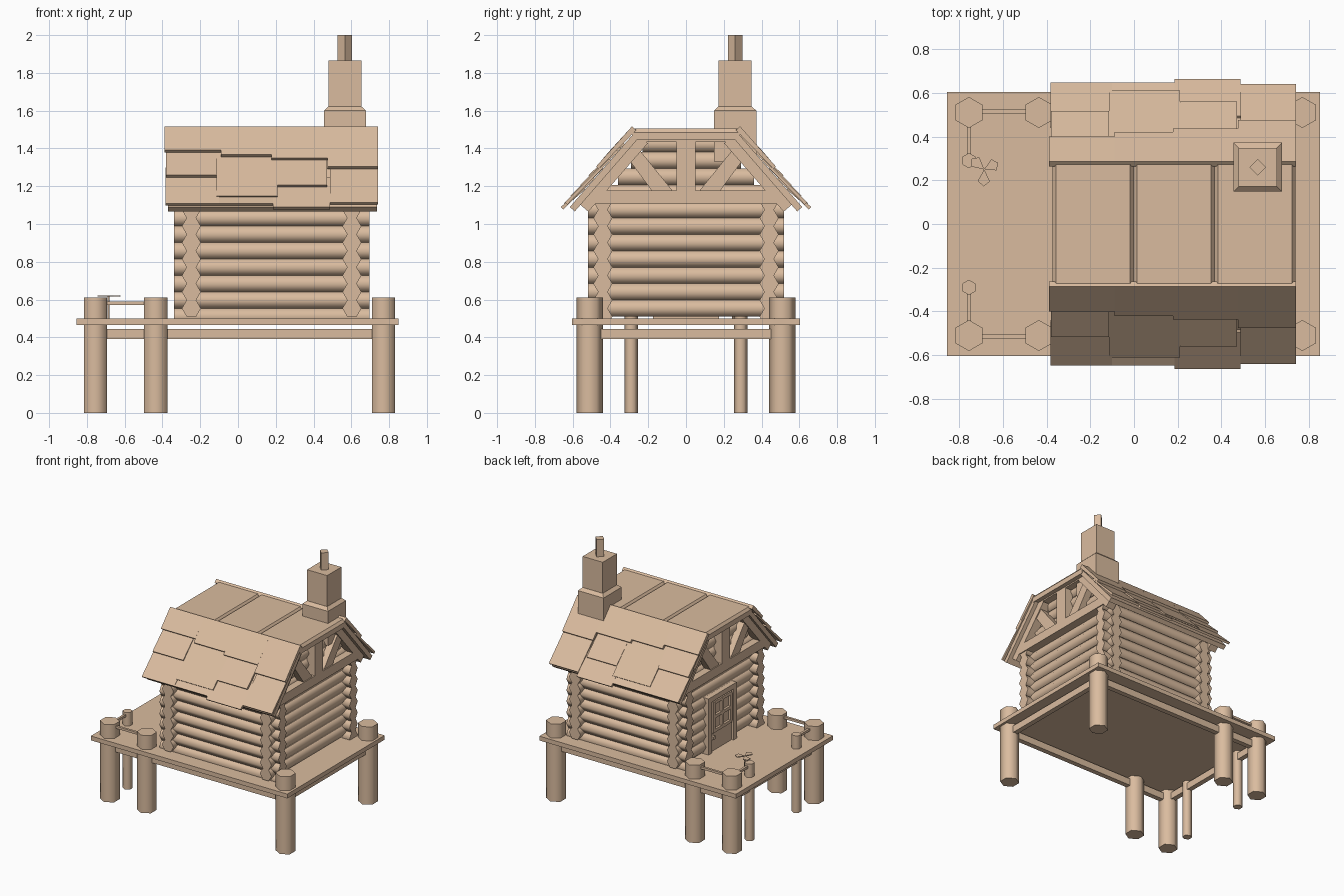
import bpy, bmesh, math
from mathutils import Vector

if "Cube" in bpy.data.objects:
    bpy.data.objects.remove(bpy.data.objects["Cube"])

wood = bpy.data.materials.new("tan_wood")
wood.diffuse_color = (0.70, 0.50, 0.345, 1)
wood.use_nodes = True
wood.node_tree.nodes["Principled BSDF"].inputs["Base Color"].default_value = wood.diffuse_color


def prism(pts, axis, a, b):
    """Closed 2D outline swept along an axis from a to b."""
    return (pts, axis, a, b)


def box(x0, x1, y0, y1, z0, z1):
    return prism([(x0, y0), (x1, y0), (x1, y1), (x0, y1)], 'z', z0, z1)


def ngon(cu, cv, r, n=6, turn=0.0):
    return [(cu + r * math.cos(turn + i * math.tau / n),
             cv + r * math.sin(turn + i * math.tau / n)) for i in range(n)]


def place(p, axis, t):
    return {'x': (t, p[0], p[1]), 'y': (p[0], t, p[1]), 'z': (p[0], p[1], t)}[axis]


def make(name, prisms, smooth=False):
    """One object from several prisms."""
    bm = bmesh.new()
    for pts, axis, a, b in prisms:
        lo = [bm.verts.new(place(p, axis, a)) for p in pts]
        hi = [bm.verts.new(place(p, axis, b)) for p in pts]
        bm.faces.new(lo)
        bm.faces.new(hi[::-1])
        n = len(pts)
        for i in range(n):
            j = (i + 1) % n
            bm.faces.new((lo[i], hi[i], hi[j], lo[j]))
    bmesh.ops.recalc_face_normals(bm, faces=bm.faces[:])
    me = bpy.data.meshes.new(name)
    bm.to_mesh(me)
    bm.free()
    me.materials.append(wood)
    ob = bpy.data.objects.new(name, me)
    bpy.context.collection.objects.link(ob)
    if smooth:
        bpy.ops.object.select_all(action='DESELECT')
        ob.select_set(True)
        bpy.context.view_layer.objects.active = ob
        bpy.ops.object.shade_smooth_by_angle(angle=1.1)
    return ob


SIDES = (-1, 1)

# Deck on hexagonal piles, with beams under its edge
make("deck", [box(-0.855, 0.85, -0.603, 0.603, 0.466, 0.50)])
make("piles", [prism(ngon(x, s * 0.51, 0.071, 6, math.pi / 2), 'z', 0, 0.61)
               for x in (-0.755, -0.435, 0.77) for s in SIDES], True)
make("small_piles", [prism(ngon(-0.755, s * 0.29, 0.035, 6, math.pi / 2), 'z', 0, 0.605)
                     for s in SIDES], True)
make("deck_beams",
     [box(-0.755, 0.77, s * 0.51 - 0.02, s * 0.51 + 0.02, 0.39, 0.445) for s in SIDES] +
     [box(x - 0.02, x + 0.02, -0.51, 0.51, 0.39, 0.445) for x in (-0.755, 0.77)])

# Thin rails between the pile tops
make("rails",
     [box(-0.755, -0.435, s * 0.515 - 0.009, s * 0.515 + 0.009, 0.572, 0.59) for s in SIDES] +
     [box(-0.764, -0.746, min(s * 0.29, s * 0.51), max(s * 0.29, s * 0.51), 0.572, 0.59)
      for s in SIDES])

# Log walls: crossing rows offset by half a log
PITCH, R = 0.087, 0.0503
XC, HX, HY = 0.178, 0.425, 0.44
make("long_wall_logs", [prism(ngon(s * HY, 0.51 + PITCH * i, R), 'x', XC - 0.517, XC + 0.517)
                        for i in range(8) for s in SIDES], True)
make("end_wall_logs", [prism(ngon(XC + s * HX, 0.5535 + PITCH * i, R), 'y', -0.518, 0.518)
                       for i in range(7) for s in SIDES], True)
make("gable_logs", [prism(ngon(XC + s * HX, 0.5535 + PITCH * i, R), 'y', -w, w)
                    for i, w in ((7, 0.44), (8, 0.36), (9, 0.29), (10, 0.23)) for s in SIDES], True)

# Roof slope coordinates: distance out from the centre line and lift off the slope
SL = 1.15
NL = math.hypot(SL, 1)


def slope(y, n, side):
    return (side * (y + n * SL / NL), 1.475 - SL * (y - 0.28) + n / NL)


def slope_strip(y0, n0, y1, n1, t0, t1, side):
    return [slope(y0, n0, side), slope(y1, n1, side),
            slope(y1, n1 - t1, side), slope(y0, n0 - t0, side)]


make("roof_boards", [prism(slope_strip(0.27, 0, 0.615, 0, 0.035, 0.035, s), 'x', -0.37, 0.735)
                     for s in SIDES])

# Flat ridge panels with bevelled sides
panels = []
for i in range(3):
    a, b = -0.372 + 0.37 * i, -0.002 + 0.37 * i
    panels.append(prism([(a, 1.445), (b, 1.445), (b, 1.485), (b - 0.016, 1.505),
                         (a + 0.016, 1.505), (a, 1.485)], 'y', -0.285, 0.285))
make("ridge_panels", panels)

# Overlapping shingles: left x, right x, lower edges of each row
columns = [
    [(-0.388, -0.09, 0.40), (-0.38, -0.115, 0.515), (-0.383, -0.10, 0.645)],
    [(-0.09, 0.178, 0.42), (-0.115, 0.21, 0.61), (-0.10, 0.185, 0.645)],
    [(0.178, 0.475, 0.435), (0.21, 0.47, 0.56), (0.185, 0.487, 0.662)],
    [(0.475, 0.742, 0.475), (0.487, 0.742, 0.64)],
]
shingles = []
for col in columns:
    prev = None
    for x0, x1, y1 in col:
        end = y1 - 0.026
        if prev is None:
            strip = (0.262, 0.032, end, 0.036, 0.03, 0.018)
        else:
            strip = (prev - 0.05, 0.012, end, 0.036, 0.012, 0.018)
        for s in SIDES:
            shingles.append(prism(slope_strip(*strip, s), 'x', x0, x1))
        prev = end
make("shingles", shingles)

# Timber frame on each gable
frame = []
for g in SIDES:
    xa, xb = sorted((XC + g * 0.455, XC + g * 0.525))
    frame.append(prism([(-0.575, 1.105), (0.575, 1.105), (0.515, 1.177), (-0.515, 1.177)],
                       'x', xa, xb))
    frame.append(box(xa, xb, -0.05, 0.05, 1.17, 1.45))
    frame.append(box(xa, xb, -0.28, 0.28, 1.435, 1.46))
    for s in SIDES:
        frame.append(prism(slope_strip(0.27, -0.02, 0.585, -0.02, 0.07, 0.07, s), 'x', xa, xb))
        frame.append(prism([(s * 0.335, 1.385), (s * 0.285, 1.44), (s * 0.07, 1.175),
                            (s * 0.18, 1.175)], 'x', xa + 0.008, xb - 0.008))
make("gable_frames", frame)

# Chimney with stepped stack and square pipe
CX, CY = 0.566, 0.26
make("chimney_base", [box(CX - 0.111, CX + 0.111, CY - 0.112, CY + 0.112, 1.33, 1.60)])
collar = make("chimney_collar", [box(CX - 0.111, CX + 0.111, CY - 0.112, CY + 0.112, 1.60, 1.622)])
for v in collar.data.vertices:
    if v.co.z > 1.61:
        v.co.x = CX + (v.co.x - CX) * 0.79
        v.co.y = CY + (v.co.y - CY) * 0.79
make("chimney_stack", [box(CX - 0.087, CX + 0.087, CY - 0.088, CY + 0.088, 1.615, 1.865)])
make("chimney_pipe", [prism(ngon(CX, CY, 0.038, 4), 'z', 1.86, 2.0)])

# Door with frame, paned window and handle
make("door", [box(-0.302, -0.25, -0.16, 0.16, 0.50, 0.92)])
make("door_frame",
     [box(-0.318, -0.25, s * 0.155 - 0.02, s * 0.155 + 0.02, 0.50, 0.93) for s in SIDES] +
     [box(-0.318, -0.25, -0.175, 0.175, 0.90, 0.94)])
make("door_window_frame",
     [box(-0.32, -0.30, y - 0.012, y + 0.012, 0.66, 0.88) for y in (-0.105, 0.0, 0.105)] +
     [box(-0.319, -0.30, -0.117, 0.117, z - 0.012, z + 0.012) for z in (0.66, 0.77, 0.88)])
make("door_handle", [box(-0.325, -0.30, 0.10, 0.125, 0.60, 0.625)])

# Small three-leaved sprig beside the small pile
leaves = []
for deg, ln in ((140, 0.075), (25, 0.07), (268, 0.078)):
    d = Vector((math.cos(math.radians(deg)), math.sin(math.radians(deg))))
    p = Vector((-d.y, d.x))
    c = Vector((-0.685, 0.25))
    leaves.append(prism([tuple(c), tuple(c + d * ln * 0.7 + p * 0.028), tuple(c + d * ln),
                         tuple(c + d * ln * 0.7 - p * 0.028)], 'z', 0.615, 0.622))
make("sprig_leaves", leaves)
make("sprig_stem", [prism(ngon(-0.685, 0.25, 0.006, 5), 'z', 0.50, 0.618)])
